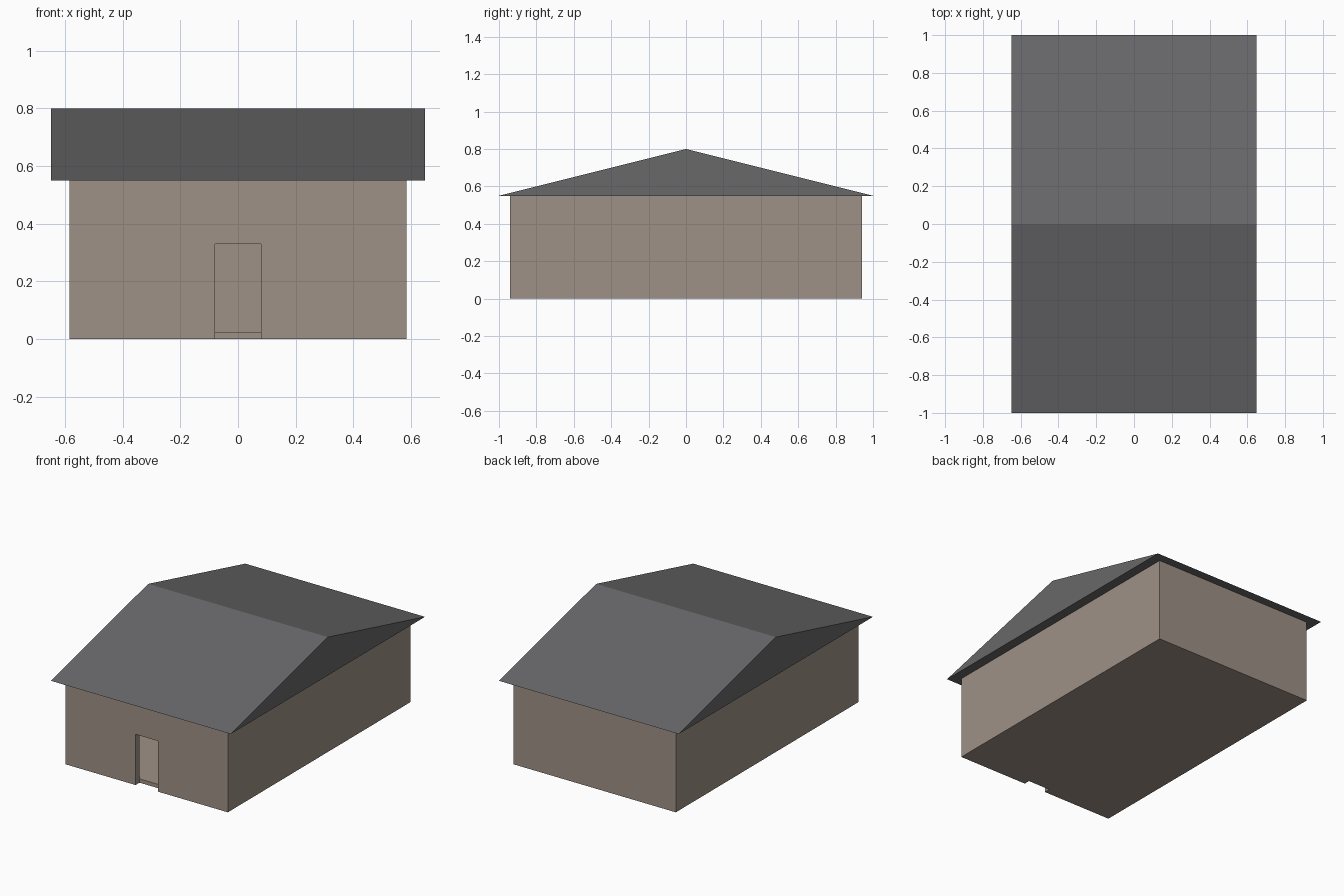
import bpy, bmesh

if "Cube" in bpy.data.objects:
    bpy.data.objects.remove(bpy.data.objects["Cube"])


def lin(c):
    c /= 255
    return c / 12.92 if c <= 0.04045 else ((c + 0.055) / 1.055) ** 2.4


def material(name, rgb):
    m = bpy.data.materials.new(name)
    m.diffuse_color = (*[lin(c) for c in rgb], 1)
    m.use_nodes = True
    m.node_tree.nodes["Principled BSDF"].inputs["Base Color"].default_value = m.diffuse_color
    return m


def prism(name, outline, axis, start, end, mat):
    """Extrude a 2D outline along x or y (outline is (other horizontal, z)) ."""
    bm = bmesh.new()
    place = (lambda a, b: (start, a, b)) if axis == 'x' else (lambda a, b: (a, start, b))
    face = bm.faces.new([bm.verts.new(place(a, b)) for a, b in outline])
    out = bmesh.ops.extrude_face_region(bm, geom=[face])
    move = (end - start, 0, 0) if axis == 'x' else (0, end - start, 0)
    bmesh.ops.translate(bm, vec=move, verts=[v for v in out['geom'] if isinstance(v, bmesh.types.BMVert)])
    bmesh.ops.recalc_face_normals(bm, faces=bm.faces)
    me = bpy.data.meshes.new(name)
    bm.to_mesh(me)
    bm.free()
    me.materials.append(mat)
    ob = bpy.data.objects.new(name, me)
    bpy.context.collection.objects.link(ob)
    return ob


def rect(w, z0, z1):
    return [(-w, z0), (w, z0), (w, z1), (-w, z1)]


wall = material("warm_grey_wall", (158, 145, 134))
slate = material("dark_grey_roof", (104, 104, 106))

W, D, H, T = 0.585, 0.94, 0.55, 0.04     # half width, half depth, height, wall thickness
DOOR_W, DOOR_H, FLOOR = 0.08, 0.33, 0.025

# Front wall with the doorway cut out of its outline
prism("front_wall", [(-W, 0), (-DOOR_W, 0), (-DOOR_W, DOOR_H), (DOOR_W, DOOR_H),
                     (DOOR_W, 0), (W, 0), (W, H), (-W, H)], 'y', -D, -D + T, wall)

# Remaining walls and floor
prism("back_wall", rect(W, 0, H), 'y', D - T, D, wall)
for side, s in (("left", -1), ("right", 1)):
    prism(side + "_wall", rect(D - T, 0, H), 'x', s * W, s * (W - T), wall)
prism("floor", rect(W - T, 0, FLOOR), 'y', -D + T, D - T, wall)

# Gable roof with the ridge running along x
prism("roof", [(-1, H), (1, H), (0, 0.8)], 'x', -0.648, 0.648, slate)
